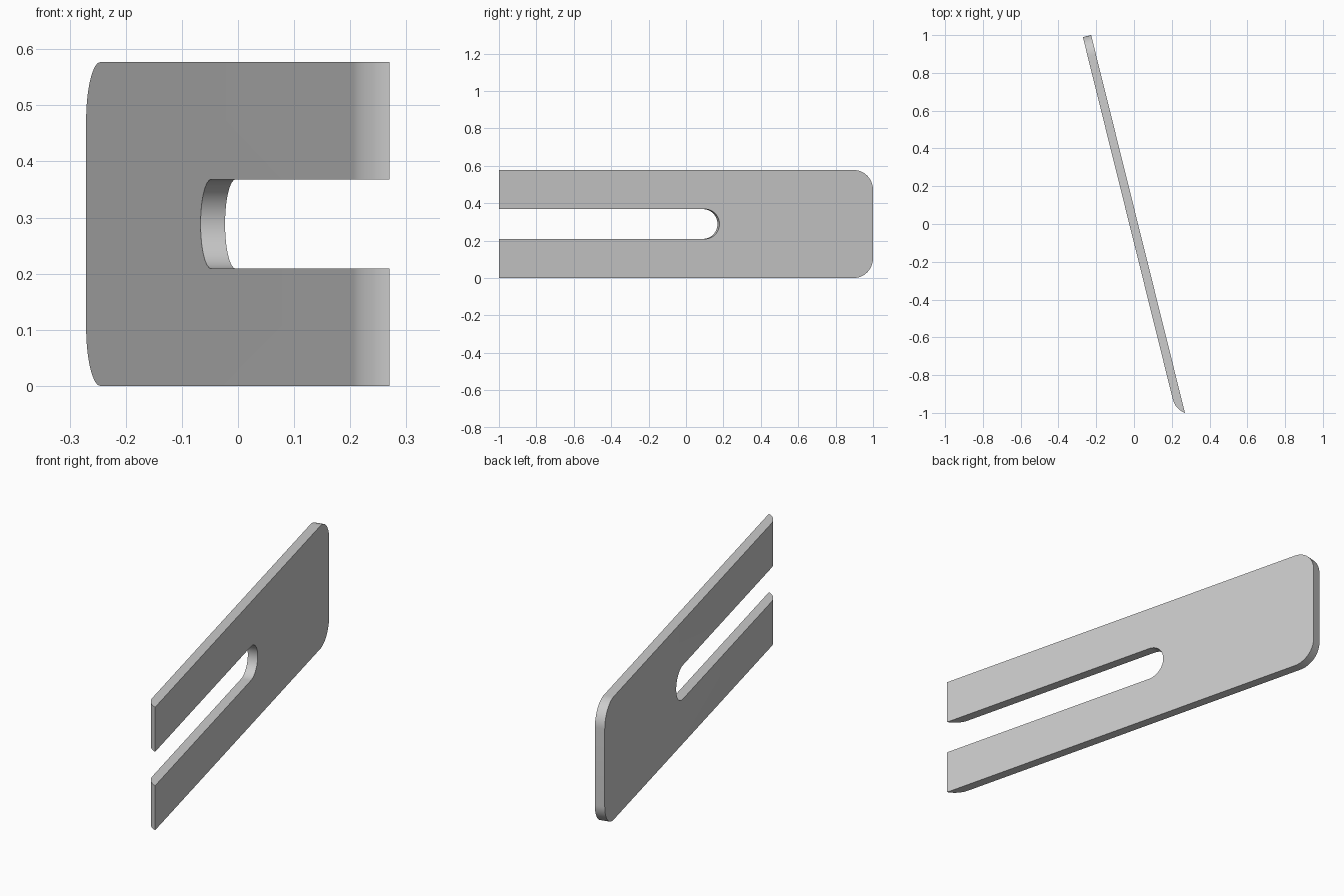
import bpy, bmesh
from math import sin, cos, pi, radians
from mathutils import Matrix, Vector

if "Cube" in bpy.data.objects:
    bpy.data.objects.remove(bpy.data.objects["Cube"], do_unlink=True)

LENGTH, HEIGHT, THICK = 2.061, 0.577, 0.045
CORNER, SLOT_R, SLOT_END = 0.106, 0.0795, 0.846
TIP_R, TIP_TURN = 0.103, radians(55.8)
MID = HEIGHT / 2


def arc(cx, cy, r, start, end, steps=16):
    angles = [start + (end - start) * i / steps for i in range(steps + 1)]
    return [(cx + r * cos(a), cy + r * sin(a)) for a in angles]


def prism(name, outline, to_point, direction):
    """Extrude a flat outline into a closed solid."""
    bm = bmesh.new()
    face = bm.faces.new([bm.verts.new(to_point(u, v)) for u, v in outline])
    moved = bmesh.ops.extrude_face_region(bm, geom=[face])["geom"]
    verts = [g for g in moved if isinstance(g, bmesh.types.BMVert)]
    bmesh.ops.translate(bm, verts=verts, vec=direction)
    bmesh.ops.recalc_face_normals(bm, faces=bm.faces)
    mesh = bpy.data.meshes.new(name)
    bm.to_mesh(mesh)
    bm.free()
    obj = bpy.data.objects.new(name, mesh)
    bpy.context.collection.objects.link(obj)
    return obj


# Plan footprint: a thin bar whose front tip is rounded on one side
footprint = [(-0.1, 0), (-0.1, -THICK)]
footprint += arc(LENGTH - TIP_R * sin(TIP_TURN), TIP_R - THICK, TIP_R,
                 -pi / 2, -pi / 2 + TIP_TURN)[:-1]
footprint += [(LENGTH, 0)]
plate = prism("slotted_plate", footprint,
              lambda u, v: (u, v, -0.1), Vector((0, 0, HEIGHT + 0.2)))

# Side outline: rounded back corners and an open slot with a round end
far = LENGTH + 0.1
outline = arc(CORNER, HEIGHT - CORNER, CORNER, pi / 2, pi)
outline += arc(CORNER, CORNER, CORNER, pi, 1.5 * pi)
outline += [(far, 0), (far, MID - SLOT_R)]
outline += arc(SLOT_END + SLOT_R, MID, SLOT_R, 1.5 * pi, pi / 2, 32)
outline += [(far, MID + SLOT_R), (far, HEIGHT)]
cutter = prism("side_cutter", outline,
               lambda u, v: (u, -0.2, v), Vector((0, 0.4, 0)))
cutter.hide_render = True

# Keep only the shared volume
mod = plate.modifiers.new("side_shape", "BOOLEAN")
mod.operation = "INTERSECT"
mod.solver = "EXACT"
mod.object = cutter
bpy.ops.object.select_all(action="DESELECT")
bpy.context.view_layer.objects.active = plate
plate.select_set(True)
bpy.ops.object.modifier_apply(modifier=mod.name)
bpy.data.objects.remove(cutter, do_unlink=True)

# Swing the plate to its slanted position
plate.data.transform(Matrix.Translation((-0.227, 1.0, 0))
                     @ Matrix.Rotation(radians(-76.05), 4, "Z"))

grey = bpy.data.materials.new("plain_grey")
grey.use_nodes = True
colour = (0.6, 0.6, 0.6, 1)
grey.diffuse_color = colour
grey.node_tree.nodes["Principled BSDF"].inputs["Base Color"].default_value = colour
plate.data.materials.clear()
plate.data.materials.append(grey)
bpy.ops.object.shade_smooth_by_angle(angle=radians(30))
